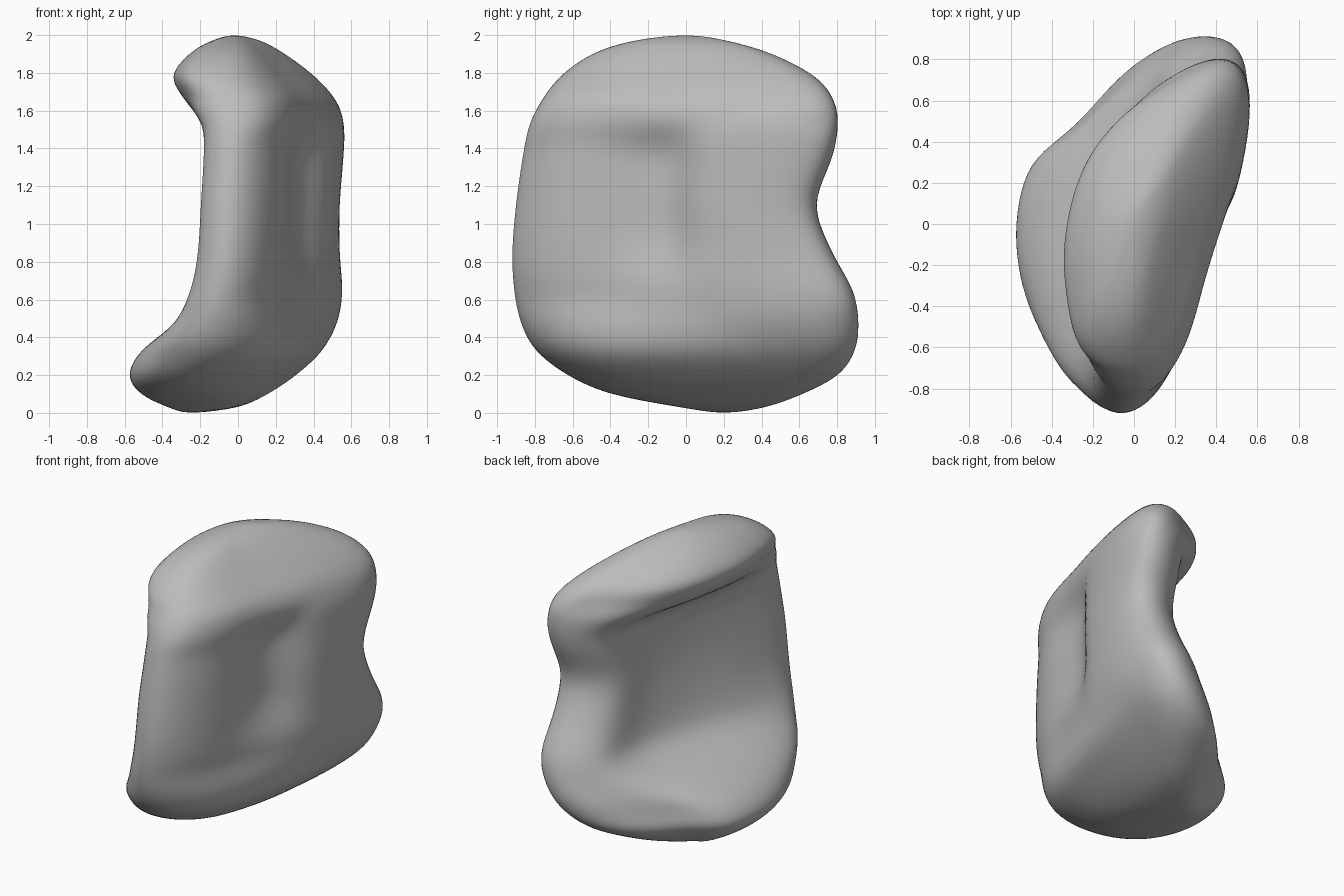
import bpy
import bmesh
from mathutils import Vector

default_cube = bpy.data.objects.get("Cube")
if default_cube:
    bpy.data.objects.remove(default_cube, do_unlink=True)

# Outline of the body by level: height, front y, back y, right x, left x
LEVELS = [
    (0, .2, .2, -.25, -.25), (.03, -.03, .42, -.37, 0), (.1, -.4, .62, -.515, .16),
    (.2, -.63, .81, -.58, .31), (.33, -.8, .9, -.515, .45), (.48, -.88, .92, -.34, .53),
    (.65, -.915, .89, -.26, .555), (.85, -.925, .78, -.22, .54), (1.1, -.905, .69, -.205, .54),
    (1.35, -.87, .78, -.19, .56), (1.52, -.835, .81, -.195, .565), (1.65, -.77, .79, -.28, .525),
    (1.78, -.67, .69, -.35, .41), (1.9, -.5, .46, -.26, .25), (1.97, -.28, .22, -.14, .12),
    (2, 0, 0, -.02, -.02),
]

# Horizontal sections, running from the front edge along the outer face,
# round the back and home along the hollow face
SHELF = [(-.18, -.78), (.03, -.74), (.2, -.55), (.31, -.25), (.39, .1), (.43, .45), (.44, .75),
         (.31, .88), (.06, .8), (-.21, .5), (-.45, .28), (-.53, -.05), (-.5, -.38), (-.38, -.64)]
WALL = [(-.08, -.91), (.07, -.87), (.2, -.69), (.29, -.42), (.39, -.15), (.48, .1), (.54, .42),
        (.52, .66), (.36, .72), (.15, .58), (.1, .26), (.01, -.07), (-.12, -.44), (-.2, -.77)]
LIP = [(-.11, -.69), (.07, -.66), (.2, -.48), (.29, -.18), (.38, .12), (.44, .42), (.44, .64),
       (.33, .71), (.15, .64), (-.08, .49), (-.25, .25), (-.33, -.08), (-.32, -.36), (-.26, -.6)]

STEPS = 6
OUTER = 7 * STEPS  # ring points below this lie on the outer face


def spline(a, b, c, d, t):
    """Smooth curve from b to c."""
    return b + (c - a) * (t / 2) + (a * 2 - b * 5 + c * 4 - d) * (t * t / 2) \
        + ((b - c) * 3 + d - a) * (t ** 3 / 2)


def smooth_ring(points):
    pts = [Vector(p) for p in points]
    n = len(pts)
    return [spline(pts[i - 1], pts[i], pts[(i + 1) % n], pts[(i + 2) % n], s / STEPS)
            for i in range(n) for s in range(STEPS)]


def smooth_levels(rows):
    def across(r):
        return Vector((r[0], r[2], r[1], r[4], r[3]))
    pts = [across(rows[1])] + [Vector(r) for r in rows] + [across(rows[-2])]
    result = [spline(*pts[i:i + 4], s / STEPS)
              for i in range(len(rows) - 1) for s in range(STEPS)]
    return result + [pts[-2]]


def ease(low, high, value):
    t = min(max((value - low) / (high - low), 0), 1)
    return t * t * (3 - 2 * t)


def fit(values, low, high):
    """Stretch values to fill the range from low to high."""
    start, size = min(values), max(values) - min(values)
    return [low + (v - start) / size * (high - low) for v in values]


def dent(y, z):
    """Depth of the shallow hollow in the outer face."""
    along = ease(-.55, -.1, y) * (1 - ease(-.08, .1, y))
    upward = ease(.6, 1, z) * (1 - ease(1.32, 1.6, z))
    return .09 * along * upward


shelf, wall, lip = (smooth_ring(s) for s in (SHELF, WALL, LIP))

# Loft the blended sections from the base to the top
bm = bmesh.new()
rings = []
for z, front, back, right, left in smooth_levels(LEVELS):
    rise, curl = ease(.25, .64, z), ease(1.4, 1.7, z)
    ring = [a.lerp(b, rise).lerp(c, curl) for a, b, c in zip(shelf, wall, lip)]
    xs = fit([p.x for p in ring], right, left)
    ys = fit([p.y for p in ring], front, back)
    rings.append([bm.verts.new((x - (dent(y, z) if i < OUTER else 0), y, z))
                  for i, (x, y) in enumerate(zip(xs, ys))])

for lower, upper in zip(rings, rings[1:]):
    for i in range(len(lower)):
        bm.faces.new((lower[i - 1], lower[i], upper[i], upper[i - 1]))
bmesh.ops.remove_doubles(bm, verts=bm.verts, dist=.0005)

# Soften the joins between sections
for _ in range(8):
    bmesh.ops.smooth_vert(bm, verts=bm.verts, factor=.5,
                          use_axis_x=True, use_axis_y=True, use_axis_z=True)
bmesh.ops.recalc_face_normals(bm, faces=bm.faces)
for face in bm.faces:
    face.smooth = True

mesh = bpy.data.meshes.new("hollow_body")
bm.to_mesh(mesh)
bm.free()
body = bpy.data.objects.new("hollow_body", mesh)
bpy.context.collection.objects.link(body)

# One plain grey
grey = bpy.data.materials.new("plain_grey")
grey.use_nodes = True
colour = (.5, .5, .5, 1)
grey.diffuse_color = colour
grey.node_tree.nodes["Principled BSDF"].inputs["Base Color"].default_value = colour
mesh.materials.append(grey)
